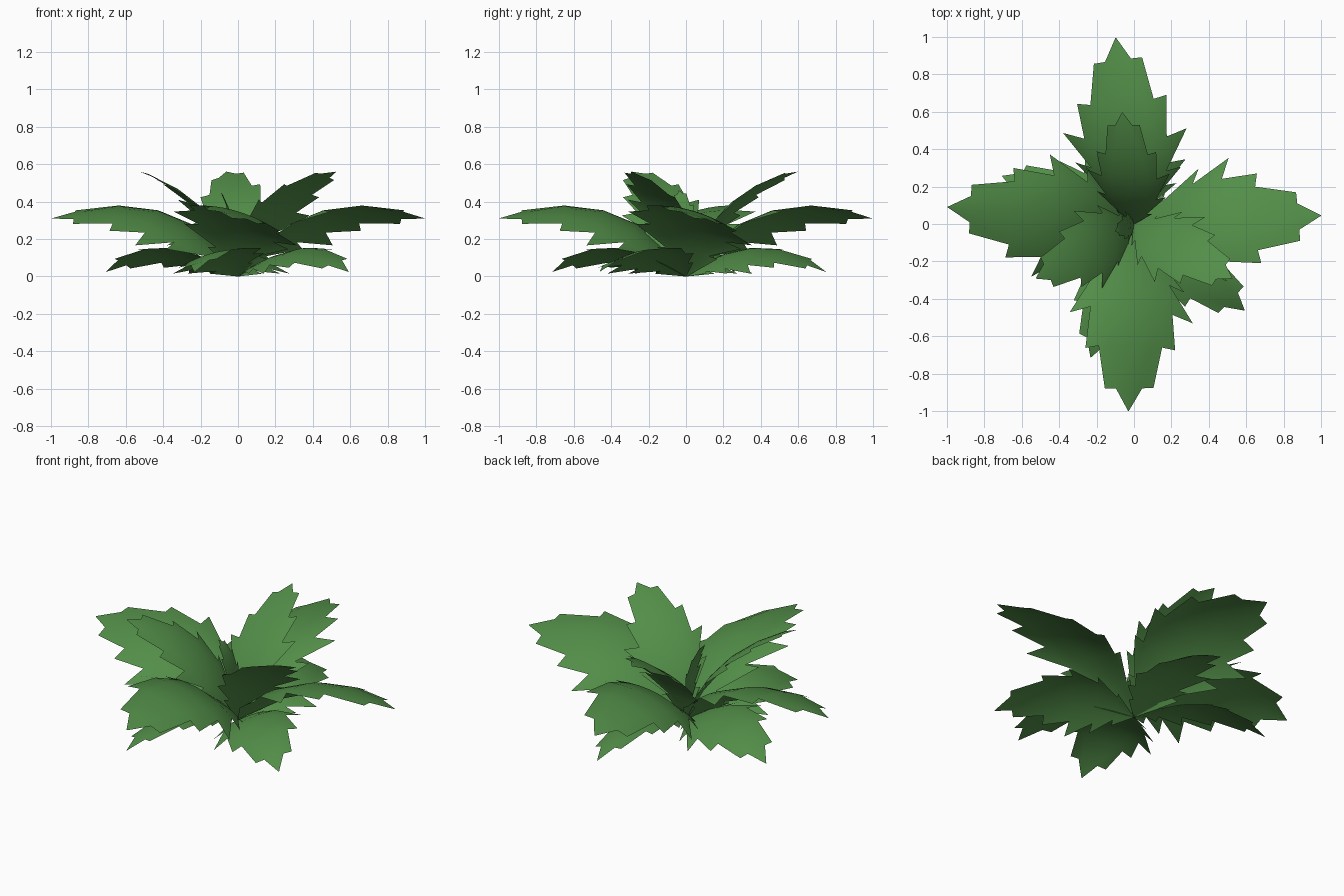
import bpy, math
from mathutils import Vector

if "Cube" in bpy.data.objects:
    bpy.data.objects.remove(bpy.data.objects["Cube"])

green = bpy.data.materials.new("leaf green")
green.diffuse_color = (0.085, 0.27, 0.065, 1)
green.use_nodes = True
green.node_tree.nodes["Principled BSDF"].inputs["Base Color"].default_value = green.diffuse_color

# Midrib profiles (radius, height) at the leaf positions in KNOTS
KNOTS = [0, 0.13, 0.29, 0.47, 0.68, 0.88, 1.0]
LARGE = [(0, 0), (.13, .14), (.29, .265), (.47, .335), (.67, .355), (.88, .33), (1, .31)]
LOWER = [(0, 0), (.10, .055), (.21, .10), (.35, .13), (.50, .12), (.66, .075), (.75, .025)]
UPPER = [(0, 0), (.06, .145), (.14, .275), (.25, .39), (.38, .475), (.53, .54), (.60, .56)]
INNER = [(0, 0), (.01, .09), (.02, .20), (.035, .30), (.06, .38), (.09, .44), (.11, .46)]

# Leaf blade (position, half width) at the notches, and the tooth tip before each notch
NOTCHES = [(0, .004), (.13, .115), (.28, .20), (.455, .22), (.665, .17), (.88, .07), (1, .002)]
TEETH = [(.13, .16), (.29, .28), (.485, .33), (.68, .24), (.88, .13)]
COLS = 6


def midrib(profile, t):
    """Point and tangent on the midrib."""
    for i in range(len(KNOTS) - 1):
        if t <= KNOTS[i + 1]:
            break
    pts = [Vector(p) for p in profile]
    f = (t - KNOTS[i]) / (KNOTS[i + 1] - KNOTS[i])

    def tangent(k):
        return (pts[min(k + 1, 6)] - pts[max(k - 1, 0)]).normalized()
    return pts[i].lerp(pts[i + 1], f), tangent(i).lerp(tangent(i + 1), f).normalized()


def leaf(name, profile, angle, width, roll):
    verts, faces = [], []
    ca, sa = math.cos(math.radians(angle)), math.sin(math.radians(angle))

    def add(t, w):
        """Vertex at position t along and w across the arched, rolled blade."""
        w *= width
        p, tan = midrib(profile, t)
        drop = 0.75 * w * w - roll * w
        r = p.x + tan.y * drop
        z = max(p.y - tan.x * drop, min(t * 0.1, 0.015))
        verts.append((r * ca - w * sa, r * sa + w * ca, z))
        return len(verts) - 1

    # blade
    rows = [[add(t, hw * (2 * c / COLS - 1)) for c in range(COLS + 1)] for t, hw in NOTCHES]
    for a, b in zip(rows, rows[1:]):
        for c in range(COLS):
            faces.append((a[c], b[c], b[c + 1], a[c + 1]))
    # teeth along both margins
    for i, (t, hw) in enumerate(TEETH):
        a, b = rows[i], rows[i + 1]
        faces.append((a[0], add(t, -hw), b[0]))
        faces.append((a[-1], b[-1], add(t, hw)))

    me = bpy.data.meshes.new(name)
    me.from_pydata(verts, [], faces)
    me.materials.append(green)
    for f in me.polygons:
        f.use_smooth = True
    ob = bpy.data.objects.new(name, me)
    bpy.context.collection.objects.link(ob)


# Four large spreading leaves, rolled like propeller blades
for i, a in enumerate((2.6, 95.6, 174.8, 268.3)):
    leaf(f"large_leaf_{i}", LARGE, a, 1.0, -0.28)
# Four drooping ground leaves, rolled the other way
for i, a in enumerate((85.5, 160, 252, 322)):
    leaf(f"lower_leaf_{i}", LOWER, a, 0.75, 0.28)
# Three raised leaves
for i, a in enumerate((96, 209, 331)):
    leaf(f"upper_leaf_{i}", UPPER, a, 0.66, -0.25)
# Young leaf in the middle
leaf("inner_leaf", INNER, 200, 0.25, -0.25)
